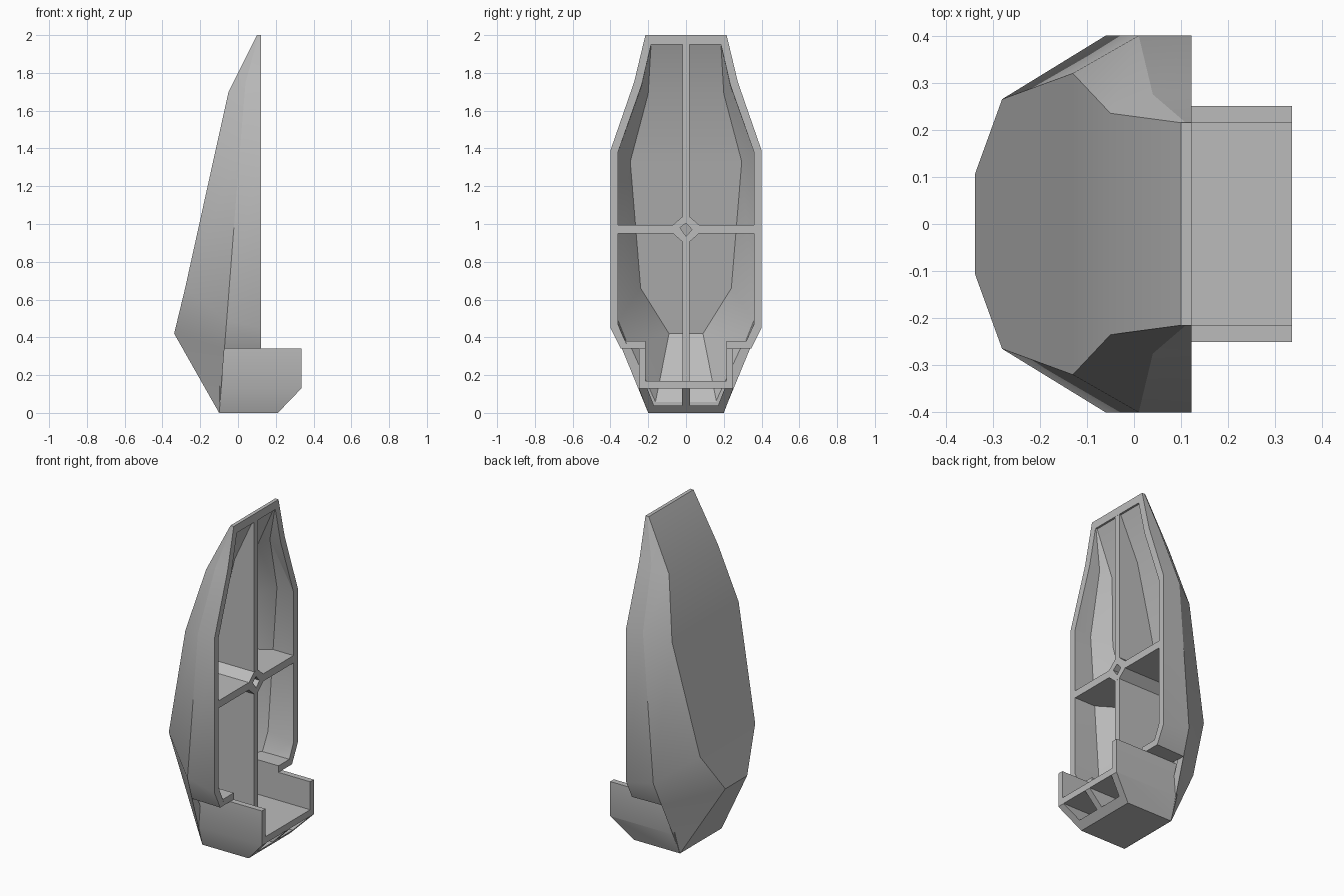
import bpy, bmesh, math

if "Cube" in bpy.data.objects:
    bpy.data.objects.remove(bpy.data.objects["Cube"], do_unlink=True)

grey = bpy.data.materials.new("plain_grey")
grey.use_nodes = True
grey.diffuse_color = (0.5, 0.5, 0.5, 1)
grey.node_tree.nodes["Principled BSDF"].inputs["Base Color"].default_value = (0.5, 0.5, 0.5, 1)


def bridge(name, rings):
    """Closed solid from a stack of equal rings."""
    bm = bmesh.new()
    loops = [[bm.verts.new(p) for p in ring] for ring in rings]
    n = len(loops[0])
    for a, b in zip(loops, loops[1:]):
        for i in range(n):
            j = (i + 1) % n
            bm.faces.new((a[i], a[j], b[j], b[i]))
    bm.faces.new(loops[0][::-1])
    bm.faces.new(loops[-1])
    bmesh.ops.recalc_face_normals(bm, faces=bm.faces)
    mesh = bpy.data.meshes.new(name)
    bm.to_mesh(mesh)
    bm.free()
    mesh.materials.append(grey)
    ob = bpy.data.objects.new(name, mesh)
    bpy.context.collection.objects.link(ob)
    return ob


def prism(name, profile, axis, lo, hi):
    """Extrude a 2D profile along one axis; the profile keeps xyz order."""
    def place(p, d):
        q = list(p)
        q.insert(axis, d)
        return q
    return bridge(name, [[place(p, d) for p in profile] for d in (lo, hi)])


def hull(name, rows):
    """Mirrored six-sided rings: back, ridge and rim point per row."""
    rings = []
    for back, ridge, rim in rows:
        flip = [(x, -y, z) for x, y, z in (rim, ridge, back)]
        rings.append([back, ridge, rim] + flip)
    return bridge(name, rings)


def cut(ob, *cutters):
    for c in cutters:
        c.hide_render = True
        m = ob.modifiers.new("cut", "BOOLEAN")
        m.operation = "DIFFERENCE"
        m.solver = "EXACT"
        m.object = c
        bpy.context.view_layer.objects.active = ob
        bpy.ops.object.modifier_apply(modifier=m.name)


# Faceted shell, hollowed from the open side and notched for the tray
shell = hull("shell", [
    ((.10, .215, 2), (.11, .215, 2), (.122, .215, 2)),
    ((-.05, .235, 1.7), (.04, .275, 1.75), (.122, .275, 1.75)),
    ((-.13, .32, 1.34), (.01, .40, 1.39), (.122, .40, 1.39)),
    ((-.28, .265, .66), (-.06, .40, .49), (.122, .40, .45)),
    ((-.338, .105, .42), (-.072, .339, .34), (.122, .345, .34)),
    ((-.10, .20, 0), (-.098, .20, 0), (.122, .20, 0))])
hollow = hull("hollow_cutter", [
    ((.11, .185, 1.95), (.118, .185, 1.95), (.2, .185, 1.95)),
    ((-.01, .20, 1.69), (.05, .235, 1.73), (.2, .235, 1.74)),
    ((-.095, .295, 1.33), (.01, .36, 1.38), (.2, .36, 1.38)),
    ((-.24, .24, .66), (-.05, .36, .49), (.2, .36, .46)),
    ((-.295, .09, .42), (-.06, .30, .34), (.2, .305, .34)),
    ((-.085, .165, .04), (-.08, .165, .04), (.2, .165, .04))])
notch = prism("notch_cutter", [(-.101, -.02), (-.072, .34), (.3, .34), (.3, -.02)], 1, -1, 1)
cut(shell, hollow, notch)

# Tray: open channel with two cells underneath and a slanted lower front
half = [(.20, 0), (.25, .13), (.25, .34), (.215, .34), (.215, .17)]
tray = prism("tray", half + [(-y, z) for y, z in half[::-1]], 0, -.098, .335)
slant = prism("slant_cutter", [(.21, -.001), (.336, .13), (.5, .13), (.5, -.001)], 1, -1, 1)
cells = [prism("cell_cutter", [(s * .02, .04), (s * .17, .04), (s * .205, .13), (s * .02, .13)],
               0, -.3, .5) for s in (1, -1)]
cut(tray, slant, *cells)

# Ledges closing the shell floor beside the tray
ledges = [prism(side + "_ledge", [(-.07, s * .215), (.122, s * .215), (.122, s * .342), (-.07, s * .335)],
                2, .34, .38) for side, s in (("left", 1), ("right", -1))]

# Cross ribs and their hub, pierced by a square hole
long_rib = prism("long_rib", [(.121, 1.95), (.10, 1.95), (-.03, 1.7), (-.315, .42),
                              (-.10, .05), (-.09, .16), (.121, .16)], 1, -.018, .018)
side = [(.1215, .38), (-.02, .38), (-.195, .275)]
cross_rib = prism("cross_rib", side + [(x, -y) for x, y in side[::-1]], 2, .95, .995)
hub = prism("hub", [(.075, .955), (.075, .99), (.018, 1.04), (-.018, 1.04),
                    (-.075, .99), (-.075, .955), (-.018, .905), (.018, .905)], 0, -.19, .122)
hole = prism("hole_cutter", [(.032, .97), (0, 1.005), (-.032, .98), (0, .935)], 0, -.18, .3)
for part in (long_rib, cross_rib, hub):
    cut(part, hole)

# Remove helpers, then shade
for helper in [hollow, notch, slant, hole] + cells:
    bpy.data.objects.remove(helper, do_unlink=True)
bpy.ops.object.select_all(action="DESELECT")
for part in [shell, tray, long_rib, cross_rib, hub] + ledges:
    part.select_set(True)
bpy.context.view_layer.objects.active = shell
bpy.ops.object.shade_smooth_by_angle(angle=math.radians(25))
